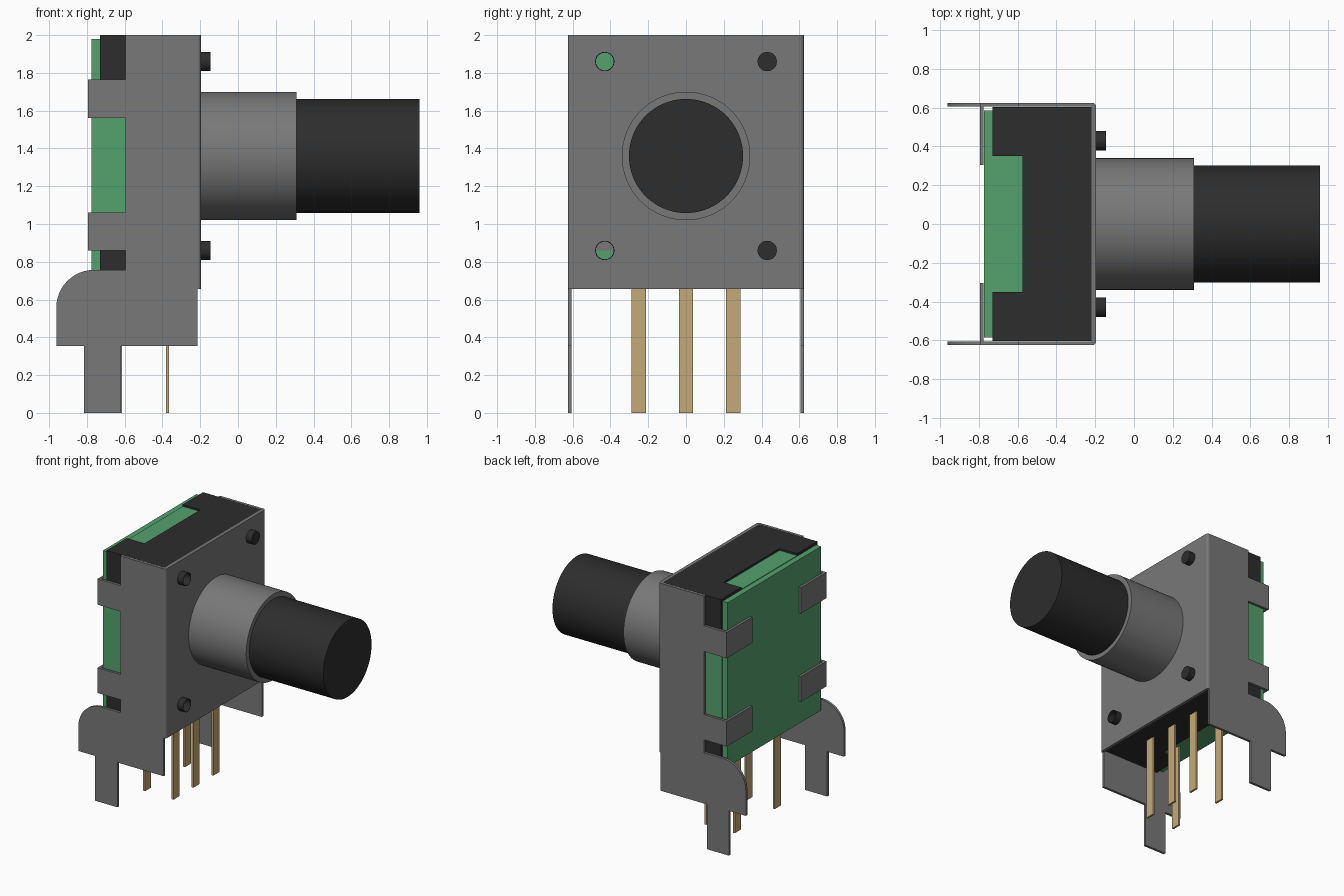
import bpy, bmesh, math
from mathutils import Matrix, Vector

cube = bpy.data.objects.get("Cube")
if cube:
    bpy.data.objects.remove(cube, do_unlink=True)


def material(name, rgb):
    m = bpy.data.materials.new(name)
    m.use_nodes = True
    m.diffuse_color = (*rgb, 1)
    m.node_tree.nodes["Principled BSDF"].inputs["Base Color"].default_value = (*rgb, 1)
    return m


GREY = material("grey metal", (0.19, 0.19, 0.19))
BLACK = material("black plastic", (0.026, 0.026, 0.026))
GREEN = material("green board", (0.09, 0.36, 0.155))
GOLD = material("gold pin", (0.56, 0.40, 0.19))


def finish(bm, name, mat):
    bmesh.ops.recalc_face_normals(bm, faces=bm.faces[:])
    me = bpy.data.meshes.new(name)
    bm.to_mesh(me)
    bm.free()
    me.materials.append(mat)
    ob = bpy.data.objects.new(name, me)
    bpy.context.collection.objects.link(ob)
    return ob


def box(name, mat, xs, ys, zs, round_front=0):
    bm = bmesh.new()
    lo, hi = Vector((xs[0], ys[0], zs[0])), Vector((xs[1], ys[1], zs[1]))
    bmesh.ops.create_cube(bm, size=1, matrix=Matrix.Translation((lo + hi) / 2)
                          @ Matrix.Diagonal((*(hi - lo), 1)))
    if round_front:
        edges = [e for e in bm.edges if all(v.co.x > hi.x - 1e-4 for v in e.verts)
                 and abs(e.verts[0].co.y - e.verts[1].co.y) < 1e-4]
        bmesh.ops.bevel(bm, geom=edges, offset=round_front, segments=4,
                        affect='EDGES', profile=0.5)
    return finish(bm, name, mat)


def lathe(name, mat, profile, y, z, steps=64):
    """Spin (x, radius) points about a line along x; the ends lie on the axis or close up."""
    bm = bmesh.new()
    vs = [bm.verts.new((x, 0, r)) for x, r in profile]
    edges = [bm.edges.new(p) for p in zip(vs, vs[1:])]
    bmesh.ops.spin(bm, geom=vs + edges, cent=(0, 0, 0), axis=(1, 0, 0),
                   angle=2 * math.pi, steps=steps)
    bmesh.ops.remove_doubles(bm, verts=bm.verts[:], dist=1e-5)
    bmesh.ops.translate(bm, verts=bm.verts[:], vec=(0, y, z))
    ob = finish(bm, name, mat)
    bpy.ops.object.select_all(action='DESELECT')
    ob.select_set(True)
    bpy.context.view_layer.objects.active = ob
    bpy.ops.object.shade_smooth_by_angle(angle=math.radians(35))
    return ob


def rod(name, mat, x0, x1, r, y, z, steps=64):
    return lathe(name, mat, [(x0, 0), (x0, r), (x1, r), (x1, 0)], y, z, steps)


def side_plate(name, y0, y1):
    """Flat side of the bracket with two tabs and a mounting leg, drawn in x-z."""
    pts = [(-0.215, 2), (-0.595, 2)]
    for top, low in ((1.765, 1.56), (1.06, 0.86)):
        pts += [(-0.595, top), (-0.795, top), (-0.795, low), (-0.595, low)]
    pts += [(-0.595, 0.757)]
    for i in range(13):
        a = math.radians(90 + 90 * i / 12)
        pts.append((-0.762 + 0.2 * math.cos(a), 0.557 + 0.2 * math.sin(a)))
    pts += [(-0.962, 0.355), (-0.815, 0.355), (-0.815, 0), (-0.62, 0),
            (-0.62, 0.355), (-0.215, 0.355)]
    bm = bmesh.new()
    face = bm.faces.new([bm.verts.new((x, y0, z)) for x, z in pts])
    ext = bmesh.ops.extrude_face_region(bm, geom=[face])
    moved = [g for g in ext["geom"] if isinstance(g, bmesh.types.BMVert)]
    bmesh.ops.translate(bm, verts=moved, vec=(0, y1 - y0, 0))
    return finish(bm, name, GREY)


def drill(ob, cutter):
    mod = ob.modifiers.new("hole", 'BOOLEAN')
    mod.operation = 'DIFFERENCE'
    mod.solver = 'EXACT'
    mod.object = cutter
    bpy.context.view_layer.objects.active = ob
    bpy.ops.object.modifier_apply(modifier=mod.name)


AXIS_Z = 1.36
SIDES = (("right_hand", -1), ("left_hand", 1))   # -y and +y sides
LEVELS = (("upper", 1), ("lower", -1))

# Metal bracket: front plate, side plates and folded tabs
front = box("front_plate", GREY, (-0.22, -0.195), (-0.625, 0.625), (0.657, 2), 0.02)
for side, s in SIDES:
    side_plate(f"{side}_side_plate", s * 0.605, s * 0.625)
    for level, zs in (("upper", (1.56, 1.765)), ("lower", (0.86, 1.06))):
        box(f"{side}_{level}_tab", GREY, (-0.795, -0.776),
            sorted((s * 0.305, s * 0.615)), zs)

# Black housing with four rear corner blocks
housing = box("housing", BLACK, (-0.575, -0.219), (-0.604, 0.604), (0.667, 2))
blocks = {}
for side, s in SIDES:
    for level, t in LEVELS:
        zs = (1.71, 2) if t > 0 else (0.667, 1.01)
        blocks[s, t] = box(f"{side}_{level}_corner_block", BLACK, (-0.73, -0.575),
                           sorted((s * 0.35, s * 0.604)), zs)

# Green circuit board and the cross-shaped carrier filling the notches
box("circuit_board", GREEN, (-0.775, -0.73), (-0.585, 0.585), (0.68, 1.98))
box("carrier_upright", GREEN, (-0.73, -0.575), (-0.35, 0.35), (0.68, 1.985))
box("carrier_crossbar", GREEN, (-0.73, -0.575), (-0.59, 0.59), (1.01, 1.71))

# Locating pegs: solid on one side, hollow with through holes on the other
for level, t in LEVELS:
    z = AXIS_Z + t * 0.5
    rod(f"{level}_solid_peg", BLACK, -0.21, -0.145, 0.051, 0.43, z, 32)
    cutter = rod("hole_cutter", BLACK, -0.74, 0, 0.048, -0.43, z, 32)
    for part in (front, housing, blocks[-1, t]):
        drill(part, cutter)
    bpy.data.objects.remove(cutter, do_unlink=True)
    lathe(f"{level}_hollow_peg", BLACK, [(-0.22, 0.047), (-0.22, 0.051), (-0.145, 0.051),
          (-0.145, 0.047), (-0.22, 0.047)], -0.43, z, 32)
box("tab_backing", GREY, (-0.73, -0.724), (-0.48, -0.38), (0.86, 0.912))

# Bushing and shaft
rod("bushing", GREY, -0.2, 0.31, 0.34, 0, AXIS_Z, 96)
rod("shaft", BLACK, 0.30, 0.96, 0.302, 0, AXIS_Z, 96)

# Contact pins: three in front, two behind
for row, x, ys in (("front", -0.372, (-0.25, 0, 0.25)), ("rear", -0.622, (-0.25, 0.25))):
    for i, y in enumerate(ys, 1):
        box(f"{row}_pin_{i}", GOLD, (x - 0.008, x + 0.008), (y - 0.038, y + 0.038), (0, 0.69))
